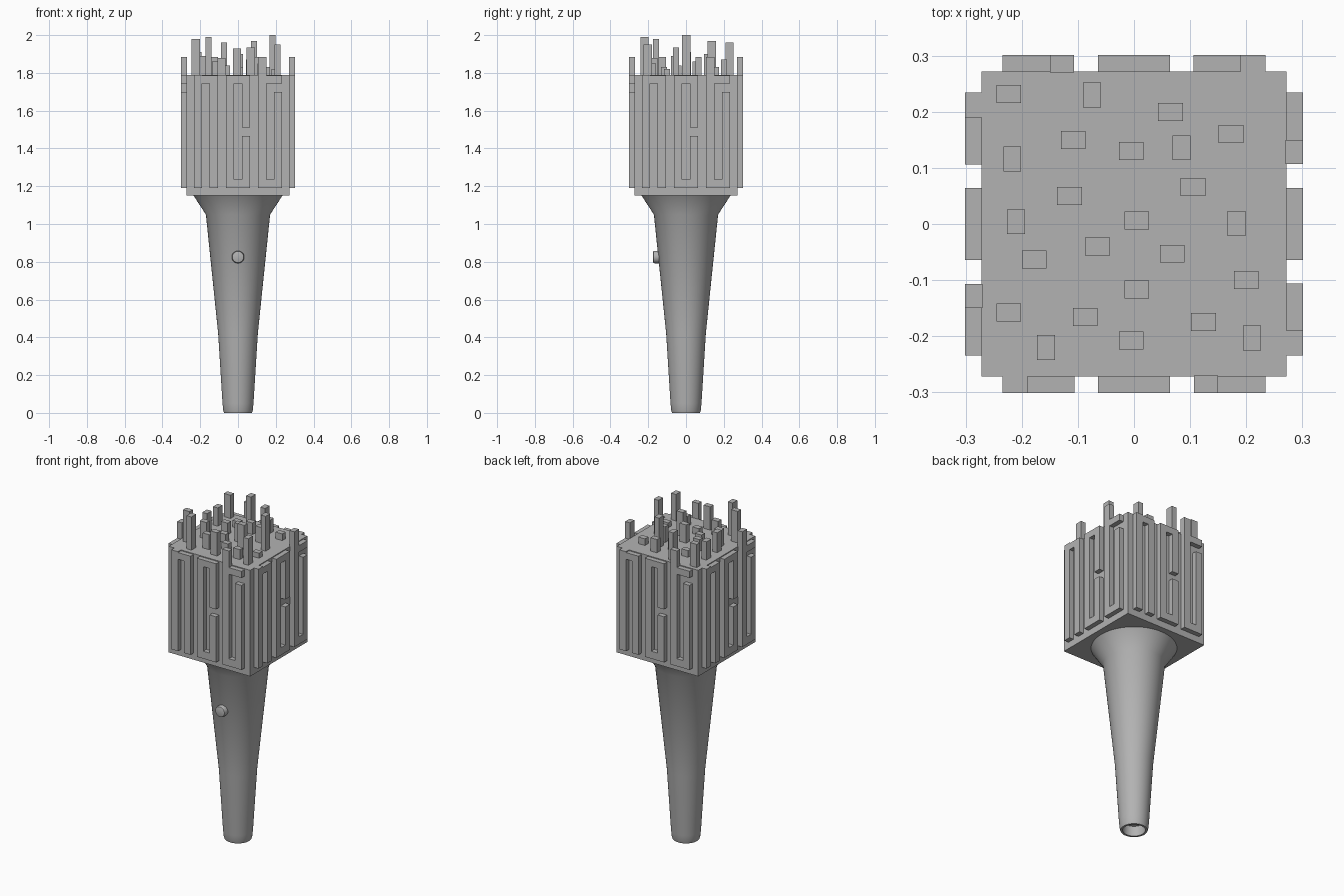
import bpy, bmesh, math
from mathutils import Matrix, Vector

if "Cube" in bpy.data.objects:
    bpy.data.objects.remove(bpy.data.objects["Cube"])

grey = bpy.data.materials.new("plain_grey")
grey.use_nodes = True
GREY = (0.45, 0.45, 0.45, 1)
grey.diffuse_color = GREY
grey.node_tree.nodes["Principled BSDF"].inputs["Base Color"].default_value = GREY


def add_object(name, bm, smooth=False):
    bmesh.ops.recalc_face_normals(bm, faces=bm.faces)
    mesh = bpy.data.meshes.new(name)
    bm.to_mesh(mesh)
    bm.free()
    mesh.materials.append(grey)
    obj = bpy.data.objects.new(name, mesh)
    bpy.context.collection.objects.link(obj)
    if smooth:
        bpy.ops.object.select_all(action="DESELECT")
        obj.select_set(True)
        bpy.context.view_layer.objects.active = obj
        bpy.ops.object.shade_smooth_by_angle(angle=math.radians(35))
    return obj


def add_box(bm, low, high, matrix=Matrix()):
    low, high = Vector(low), Vector(high)
    place = Matrix.Translation((low + high) / 2) @ Matrix.Diagonal((*(high - low), 1))
    bmesh.ops.create_cube(bm, size=1, matrix=matrix @ place)


def lathe(name, profile, steps=64, matrix=Matrix()):
    bm = bmesh.new()
    verts = [bm.verts.new((r, 0, z)) for r, z in profile]
    edges = [bm.edges.new(pair) for pair in zip(verts, verts[1:])]
    bmesh.ops.spin(bm, geom=verts + edges, cent=(0, 0, 0), axis=(0, 0, 1),
                   angle=math.tau, steps=steps)
    bmesh.ops.remove_doubles(bm, verts=bm.verts, dist=0.0002)
    bm.transform(matrix)
    return add_object(name, bm, smooth=True)


# Tapered handle with a flared neck and a hollow foot
lathe("handle", [(0, 0.06), (0.06, 0.06), (0.062, 0), (0.074, 0), (0.078, 0.012),
                 (0.082, 0.05), (0.105, 0.42), (0.17, 1.05), (0.235, 1.15)])

# Round push button on the front
lathe("button", [(0.033, 0), (0.033, 0.045), (0.03, 0.051), (0.025, 0.053), (0, 0.053)],
      32, Matrix.Translation((0, -0.122, 0.825)) @ Matrix.Rotation(math.pi / 2, 4, "X"))

# Square head
HALF, BASE, TOP = 0.272, 1.15, 1.79
bm = bmesh.new()
add_box(bm, (-HALF, -HALF, BASE), (HALF, HALF, TOP))
add_object("head_block", bm)

# Raised bars on each side: x from, x to, z from, z to
LOW, HIGH, SLOT_LOW, SLOT_HIGH = 1.19, 1.785, 1.235, 1.745
left_panel = [(-0.234, -0.19, LOW, TOP), (-0.19, -0.15, SLOT_HIGH, HIGH),
              (-0.15, -0.106, LOW, HIGH)]
middle_panel = [(-0.064, -0.021, LOW, HIGH), (-0.021, 0.021, LOW, SLOT_LOW),
                (-0.021, 0.021, SLOT_HIGH, HIGH), (0.021, 0.064, LOW, 1.465),
                (0.021, 0.064, 1.51, HIGH)]
right_panel = [(0.107, 0.15, LOW, 1.885), (0.15, 0.191, LOW, SLOT_LOW),
               (0.15, 0.234, SLOT_HIGH, HIGH), (0.191, 0.234, LOW, 1.70)]
panels = {"left": left_panel, "middle": middle_panel, "right": right_panel}
for turn, side in enumerate(("front", "left_side", "back", "right_side")):
    spin = Matrix.Rotation(turn * math.pi / 2, 4, "Z")
    for label, bars in panels.items():
        bm = bmesh.new()
        for x0, x1, z0, z1 in bars:
            add_box(bm, (x0, -0.301, z0), (x1, -0.27, z1), spin)
        add_object(f"{side}_{label}_panel", bm)

# Rods on the roof: x, y, top height
wide_rods = [(-0.223, 0.232, 1.93), (0.065, 0.20, 1.87), (-0.108, 0.15, 1.83),
             (-0.005, 0.13, 1.86), (0.173, 0.16, 1.83), (-0.115, 0.05, 1.86),
             (0.105, 0.066, 1.885), (0.005, 0.006, 1.90), (-0.178, -0.063, 1.89),
             (-0.065, -0.04, 1.84), (0.068, -0.053, 1.935), (0.005, -0.117, 1.83),
             (0.2, -0.1, 1.82), (-0.223, -0.158, 1.98), (-0.087, -0.166, 1.88),
             (-0.005, -0.208, 1.93), (0.124, -0.175, 1.85)]
deep_rods = [(-0.075, 0.23, 1.96), (-0.217, 0.116, 1.90), (0.085, 0.136, 1.97),
             (-0.21, 0.004, 1.91), (0.183, 0.001, 2.0), (-0.157, -0.22, 1.99),
             (0.21, -0.203, 1.95)]
for name, rods, hx, hy in (("wide_rods", wide_rods, 0.022, 0.016),
                           ("deep_rods", deep_rods, 0.016, 0.022)):
    bm = bmesh.new()
    for x, y, top in rods:
        add_box(bm, (x - hx, y - hy, TOP - 0.01), (x + hx, y + hy, top))
    add_object(name, bm)
